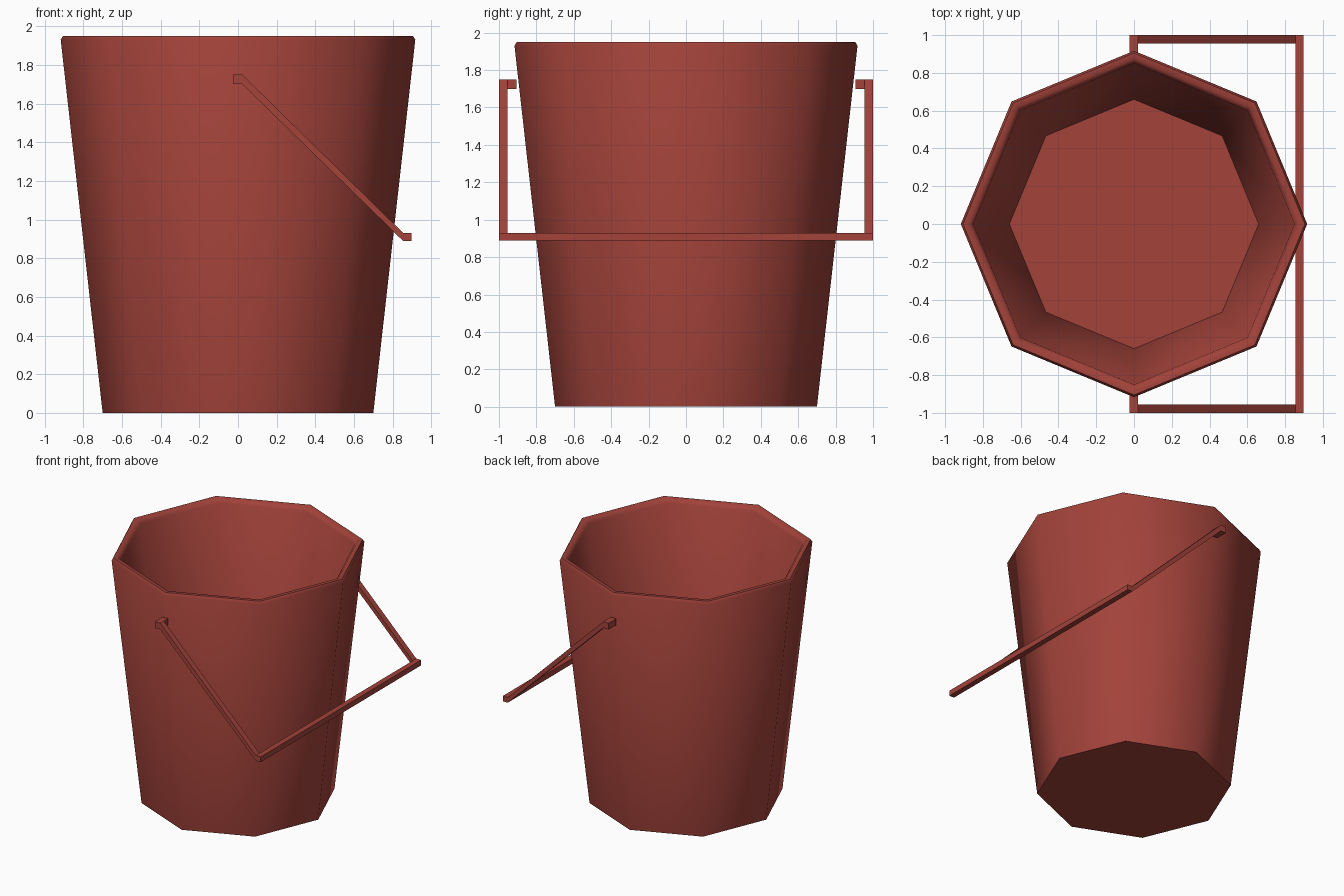
import bpy, bmesh, math

if "Cube" in bpy.data.objects:
    bpy.data.objects.remove(bpy.data.objects["Cube"])

red = bpy.data.materials.new("red_paint")
red.diffuse_color = (0.36, 0.055, 0.042, 1)
red.use_nodes = True
red.node_tree.nodes["Principled BSDF"].inputs["Base Color"].default_value = red.diffuse_color


def finish(name, bm):
    bmesh.ops.recalc_face_normals(bm, faces=bm.faces)
    mesh = bpy.data.meshes.new(name)
    bm.to_mesh(mesh)
    bm.free()
    mesh.materials.append(red)
    obj = bpy.data.objects.new(name, mesh)
    bpy.context.collection.objects.link(obj)
    return obj


def lathe(name, profile, sides):
    """Closed shell from (radius, z) rings, capped at both ends."""
    bm = bmesh.new()
    rings = [[bm.verts.new((r * math.cos(math.tau * i / sides),
                            r * math.sin(math.tau * i / sides), z))
              for i in range(sides)] for r, z in profile]
    for a, b in zip(rings, rings[1:]):
        for i in range(sides):
            j = (i + 1) % sides
            bm.faces.new((a[i], a[j], b[j], b[i]))
    bm.faces.new(rings[0])
    bm.faces.new(rings[-1])
    return finish(name, bm)


def prism(name, outline, y0, y1):
    """Front-view (x, z) outline extruded from y0 to y1."""
    bm = bmesh.new()
    face = bm.faces.new([bm.verts.new((x, y0, z)) for x, z in outline])
    ext = bmesh.ops.extrude_face_region(bm, geom=[face])["geom"]
    bmesh.ops.translate(bm, vec=(0, y1 - y0, 0),
                        verts=[v for v in ext if isinstance(v, bmesh.types.BMVert)])
    return finish(name, bm)


# Octagonal bucket: outer wall, bevelled rim, inner wall and floor
bucket = lathe("bucket", [(0.70, 0), (0.917, 1.93), (0.905, 1.95),
                          (0.875, 1.95), (0.85, 1.92), (0.66, 0.1)], 8)
bpy.context.view_layer.objects.active = bucket
bucket.select_set(True)
bpy.ops.object.shade_smooth_by_angle(angle=math.radians(60))

# Handle: pivot pins and slanted arms on both sides, joined by a grip
pin = [(-0.025, 1.70), (0.022, 1.70), (0.022, 1.75), (-0.025, 1.75)]
arm = [(0.022, 1.70), (0.855, 0.888), (0.855, 0.93), (0.022, 1.75)]
grip = [(0.855, 0.888), (0.898, 0.888), (0.898, 0.93), (0.855, 0.93)]
for side, s in (("front", -1), ("back", 1)):
    prism(side + "_pivot_pin", pin, s * 0.905, s * 1.0)
    prism(side + "_handle_arm", arm, s * 0.955, s * 1.0)
prism("handle_grip", grip, -1.0, 1.0)
